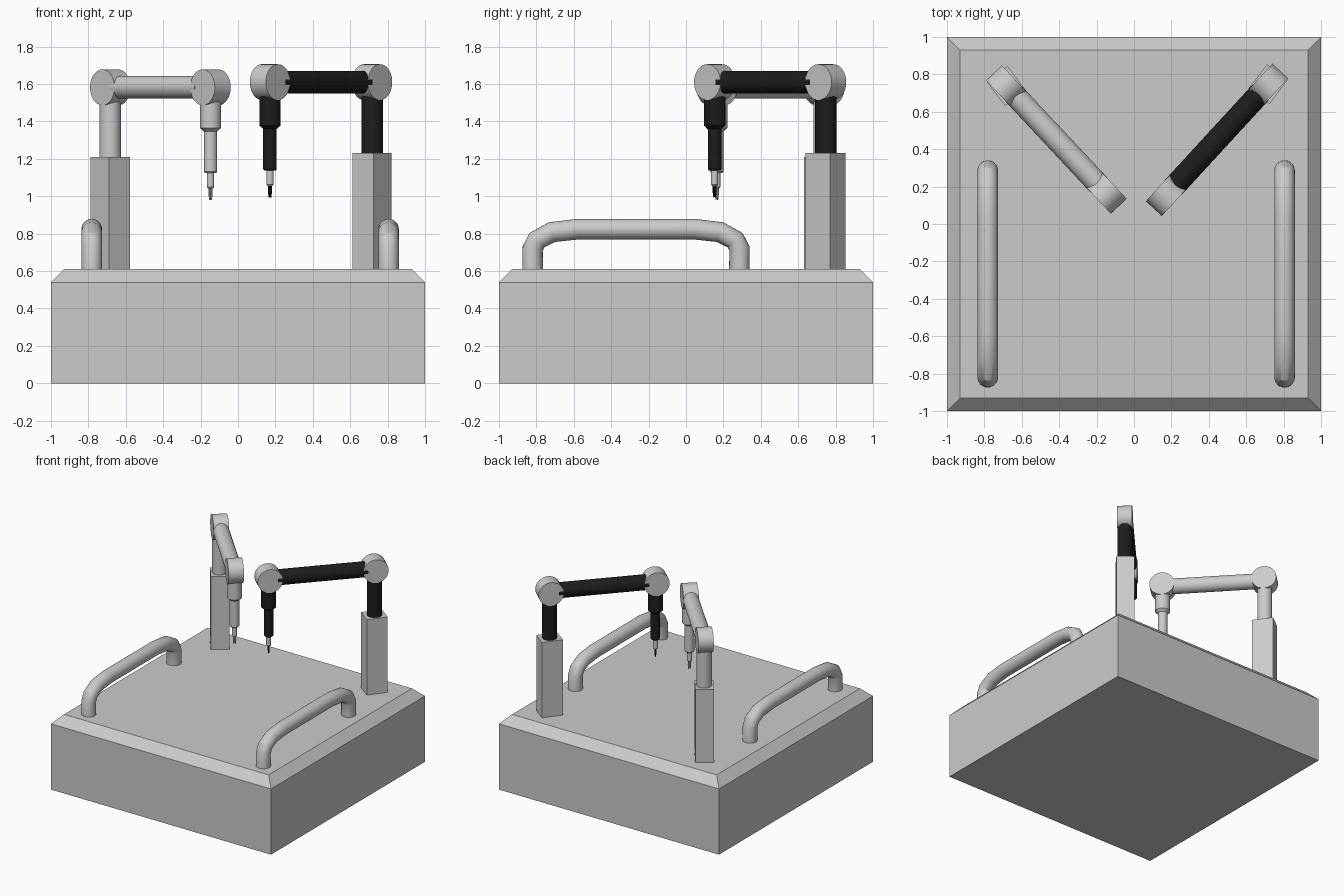
import bpy
import bmesh
import math
from mathutils import Vector, Matrix

if "Cube" in bpy.data.objects:
    bpy.data.objects.remove(bpy.data.objects["Cube"])


def material(name, rgb):
    m = bpy.data.materials.new(name)
    m.diffuse_color = (*rgb, 1)
    m.use_nodes = True
    m.node_tree.nodes["Principled BSDF"].inputs["Base Color"].default_value = m.diffuse_color
    return m


GREY = material("light_grey", (0.6, 0.6, 0.6))
BLACK = material("matte_black", (0.012, 0.012, 0.012))


def finish(name, bm, mat, smooth=True):
    bmesh.ops.recalc_face_normals(bm, faces=bm.faces)
    me = bpy.data.meshes.new(name)
    bm.to_mesh(me)
    bm.free()
    me.materials.append(mat)
    ob = bpy.data.objects.new(name, me)
    bpy.context.collection.objects.link(ob)
    if smooth:
        bpy.ops.object.select_all(action='DESELECT')
        ob.select_set(True)
        bpy.context.view_layer.objects.active = ob
        bpy.ops.object.shade_smooth_by_angle(angle=math.radians(30))
    return ob


def tube(name, rings, mat, sides=32):
    """Capped round part through (centre, axis, radius, side direction) rings."""
    bm = bmesh.new()
    loops = []
    for centre, axis, radius, side in rings:
        axis, side = Vector(axis).normalized(), Vector(side).normalized()
        other = axis.cross(side)
        loops.append([bm.verts.new(Vector(centre) + radius * (
            side * math.cos(2 * math.pi * i / sides) + other * math.sin(2 * math.pi * i / sides)))
            for i in range(sides)])
    for a, b in zip(loops, loops[1:]):
        for i in range(sides):
            j = (i + 1) % sides
            bm.faces.new((a[i], a[j], b[j], b[i]))
    bm.faces.new(loops[0])
    bm.faces.new(loops[-1])
    return finish(name, bm, mat)


def cylinder(name, start, end, radius, mat):
    start, end = Vector(start), Vector(end)
    axis = end - start
    side = axis.orthogonal()
    return tube(name, [(start, axis, radius, side), (end, axis, radius, side)], mat)


def turned(name, x, y, profile, mat, sides=32):
    """Upright round part from (radius, height) pairs."""
    return tube(name, [((x, y, z), (0, 0, 1), r, (1, 0, 0)) for r, z in profile], mat, sides)


# Base block with chamfered top rim
bm = bmesh.new()
rings = [[bm.verts.new((sx * h, sy * h, z)) for sx, sy in ((-1, -1), (1, -1), (1, 1), (-1, 1))]
         for h, z in ((1, 0), (1, 0.54), (0.93, 0.61))]
for a, b in zip(rings, rings[1:]):
    for i in range(4):
        bm.faces.new((a[i], a[(i + 1) % 4], b[(i + 1) % 4], b[i]))
bm.faces.new(rings[0])
bm.faces.new(rings[-1])
finish("base", bm, GREY, smooth=False)

# Bent grab handles
HALF = [(0.5525, 0.60), (0.5525, 0.72), (0.53, 0.765), (0.45, 0.808), (0.31, 0.824)]
for label, x in (("left", -0.782), ("right", 0.805)):
    path = [Vector((x, -0.267 - o, z)) for o, z in HALF]
    path += [Vector((x, -0.267 + o, z)) for o, z in reversed(HALF)]
    rings = []
    for i, p in enumerate(path):
        before = (p - path[i - 1]).normalized() if i else Vector((0, 0, 1))
        after = (path[i + 1] - p).normalized() if i < len(path) - 1 else Vector((0, 0, -1))
        rings.append((p, before + after, 0.055, (1, 0, 0)))
    tube(label + "_handle", rings, GREY, 24)


def arm(label, shoulder, elbow, z, pillar_top, yaw, mat, tip_z):
    s, e = Vector((*shoulder, z)), Vector((*elbow, z))
    along = (e - s).normalized()
    across = along.cross(Vector((0, 0, 1)))
    # Square pillar
    bm = bmesh.new()
    bmesh.ops.create_cube(bm, size=1, matrix=Matrix.Translation((s.x, s.y, (0.6 + pillar_top) / 2))
                          @ Matrix.Rotation(math.radians(yaw), 4, 'Z')
                          @ Matrix.Diagonal((0.163, 0.139, pillar_top - 0.6, 1)))
    finish(label + "_pillar", bm, GREY, smooth=False)
    # Column, joints and horizontal link
    cylinder(label + "_column", (s.x, s.y, pillar_top - 0.02), (s.x, s.y, z - 0.03), 0.057, mat)
    for part, c in (("shoulder_joint", s), ("elbow_joint", e)):
        cylinder(f"{label}_{part}", c - across * 0.058, c + across * 0.058, 0.096, GREY)
    cylinder(label + "_link", s + along * 0.06, e - along * 0.06, 0.06, mat)
    # Stepped tool holder
    t = tip_z
    turned(label + "_tool_body", e.x, e.y, [(0.057, z - 0.03), (0.057, t + 0.385), (0.036, t + 0.367),
                                            (0.036, t + 0.152), (0.031, t + 0.145)], mat)
    turned(label + "_tool_shaft", e.x, e.y,
           [(0.019, t + 0.16), (0.019, t + 0.07), (0.013, t + 0.062)], GREY)
    # Pair of gripping prongs
    for i, k in enumerate((-1, 1)):
        p = e + across * (k * 0.006)
        turned(f"{label}_prong_{i + 1}", p.x, p.y,
               [(0.006, t + 0.07), (0.007, t + 0.035), (0.003, t)], mat, 8)


arm("left", (-0.683, 0.738), (-0.147, 0.165), 1.582, 1.21, 127, GREY, 0.98)
arm("right", (0.717, 0.747), (0.171, 0.153), 1.61, 1.23, 53, BLACK, 0.993)
